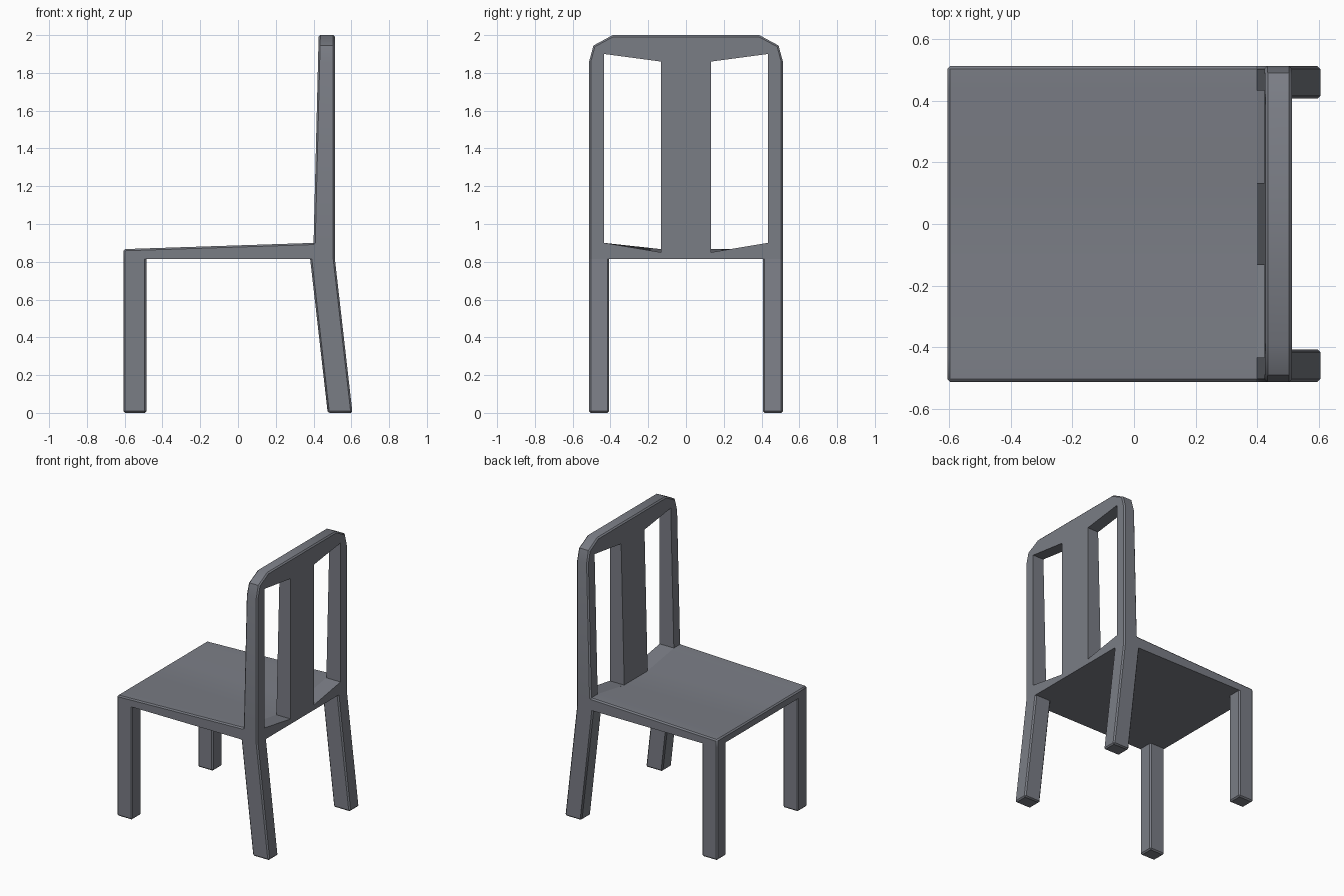
import bpy, bmesh
from math import radians

if "Cube" in bpy.data.objects:
    bpy.data.objects.remove(bpy.data.objects["Cube"])

SLAT, INNER, OUT = 0.133, 0.433, 0.513   # half widths in y
Z_UNDER, Z_SEAT = 0.814, 0.90
X_BACK = 0.513

# Dark slate finish for every part
slate = bpy.data.materials.new("dark_slate")
slate.diffuse_color = (0.195, 0.205, 0.235, 1)
slate.use_nodes = True
slate.node_tree.nodes["Principled BSDF"].inputs["Base Color"].default_value = slate.diffuse_color


def chamfer(bm, edges):
    bmesh.ops.bevel(bm, geom=edges, offset=0.009, offset_type='OFFSET',
                    segments=1, profile=0.5, affect='EDGES')


def add_object(name, bm):
    mesh = bpy.data.meshes.new(name)
    bm.to_mesh(mesh)
    bm.free()
    mesh.materials.append(slate)
    obj = bpy.data.objects.new(name, mesh)
    bpy.context.collection.objects.link(obj)
    bpy.ops.object.select_all(action='DESELECT')
    obj.select_set(True)
    bpy.context.view_layer.objects.active = obj
    bpy.ops.object.shade_smooth_by_angle(angle=radians(35))
    return obj


def loft(name, start, end, mirror=False):
    """Join two matching loops; cap the start, leave the joint end open."""
    bm = bmesh.new()
    a = [bm.verts.new(p) for p in start]
    b = [bm.verts.new(p) for p in end]
    n = len(a)
    for i in range(n):
        j = (i + 1) % n
        bm.faces.new((a[i], a[j], b[j], b[i]))
    bm.faces.new(a)
    bmesh.ops.recalc_face_normals(bm, faces=bm.faces[:])
    # Chamfer sharp edges, except where the seat underside meets the legs
    chamfer(bm, [e for e in bm.edges if len(e.link_faces) == 2
                 and e.calc_face_angle() > radians(30)
                 and not all(abs(v.co.z - Z_UNDER) < 1e-4 for v in e.verts)])
    obj = add_object(name, bm)
    if mirror:
        mir = obj.modifiers.new("other_side", 'MIRROR')
        mir.use_axis = (False, True, False)
    return obj


def rect(x0, x1, z):
    return [(x0, 0.407, z), (x1, 0.407, z), (x1, OUT, z), (x0, OUT, z)]


# Legs: upright in front, raked at the rear
loft("front_leg", rect(-0.606, -0.485, 0), rect(-0.606, -0.485, Z_UNDER), True)
loft("rear_leg", rect(0.475, 0.606, 0), rect(0.382, X_BACK, Z_UNDER), True)

# Seat: straight front edge, dished rear edge
top_ys = [OUT, INNER, SLAT, -SLAT, -INNER, -OUT]
rear_zs = [Z_SEAT, Z_SEAT, 0.85, 0.85, Z_SEAT, Z_SEAT]
front = [(-0.606, -OUT, Z_UNDER), (-0.606, OUT, Z_UNDER)]
rear = [(0.40, -OUT, Z_UNDER), (0.40, OUT, Z_UNDER)]
front += [(-0.606, y, 0.867) for y in top_ys]
rear += [(0.40, y, z) for y, z in zip(top_ys, rear_zs)]
loft("seat", front, rear)


# Back frame: flat panels in y/z around two window openings
def front_x(z):
    return 0.40 + 0.027 * (z - Z_SEAT) / 1.1


bm = bmesh.new()
cache = {}


def vert(y, z):
    if (y, z) not in cache:
        cache[(y, z)] = bm.verts.new((X_BACK, y, z))
    return cache[(y, z)]


crown = [(OUT, 1.86), (0.490, 1.945), (0.388, 2.0)]
win_top = [(-INNER, 1.90), (-SLAT, 1.86), (SLAT, 1.86), (INNER, 1.90)]
win_low = [(-INNER, Z_SEAT), (-SLAT, 0.85), (SLAT, 0.85), (INNER, Z_SEAT)]
panels = [
    crown + [(-y, z) for y, z in reversed(crown)] + win_top,
    [(-OUT, Z_UNDER), (OUT, Z_UNDER), (OUT, Z_SEAT)] + win_low[::-1] + [(-OUT, Z_SEAT)],
    [win_low[1], win_low[2], win_top[2], win_top[1]],
]
for s, k in ((-1, 0), (1, 3)):
    panels.append([(s * OUT, Z_SEAT), win_low[k], win_top[k], (s * OUT, 1.86)])
back_faces = [bm.faces.new([vert(y, z) for y, z in p]) for p in panels]
bmesh.ops.recalc_face_normals(bm, faces=bm.faces[:])
res = bmesh.ops.extrude_face_region(bm, geom=back_faces, use_keep_orig=True)
for v in [g for g in res["geom"] if isinstance(g, bmesh.types.BMVert)]:
    v.co.x = front_x(v.co.z)
bmesh.ops.recalc_face_normals(bm, faces=bm.faces[:])


# Chamfer only the outer silhouette of the frame
def is_rim(e):
    if len(e.link_faces) != 2:
        return False
    if not all(abs(v.co.y) > OUT - 0.005 or v.co.z > 1.92 for v in e.verts):
        return False
    walls = [abs(f.normal.x) < 0.5 for f in e.link_faces]
    a, b = e.verts
    mid = (a.co + b.co) / 2
    at_bottom = max(a.co.z, b.co.z) < Z_UNDER + 0.01
    in_seat = mid.x < 0.45 and mid.z < Z_SEAT
    return walls[0] != walls[1] and not at_bottom and not in_seat


chamfer(bm, [e for e in bm.edges if is_rim(e)])
add_object("back_frame", bm)
